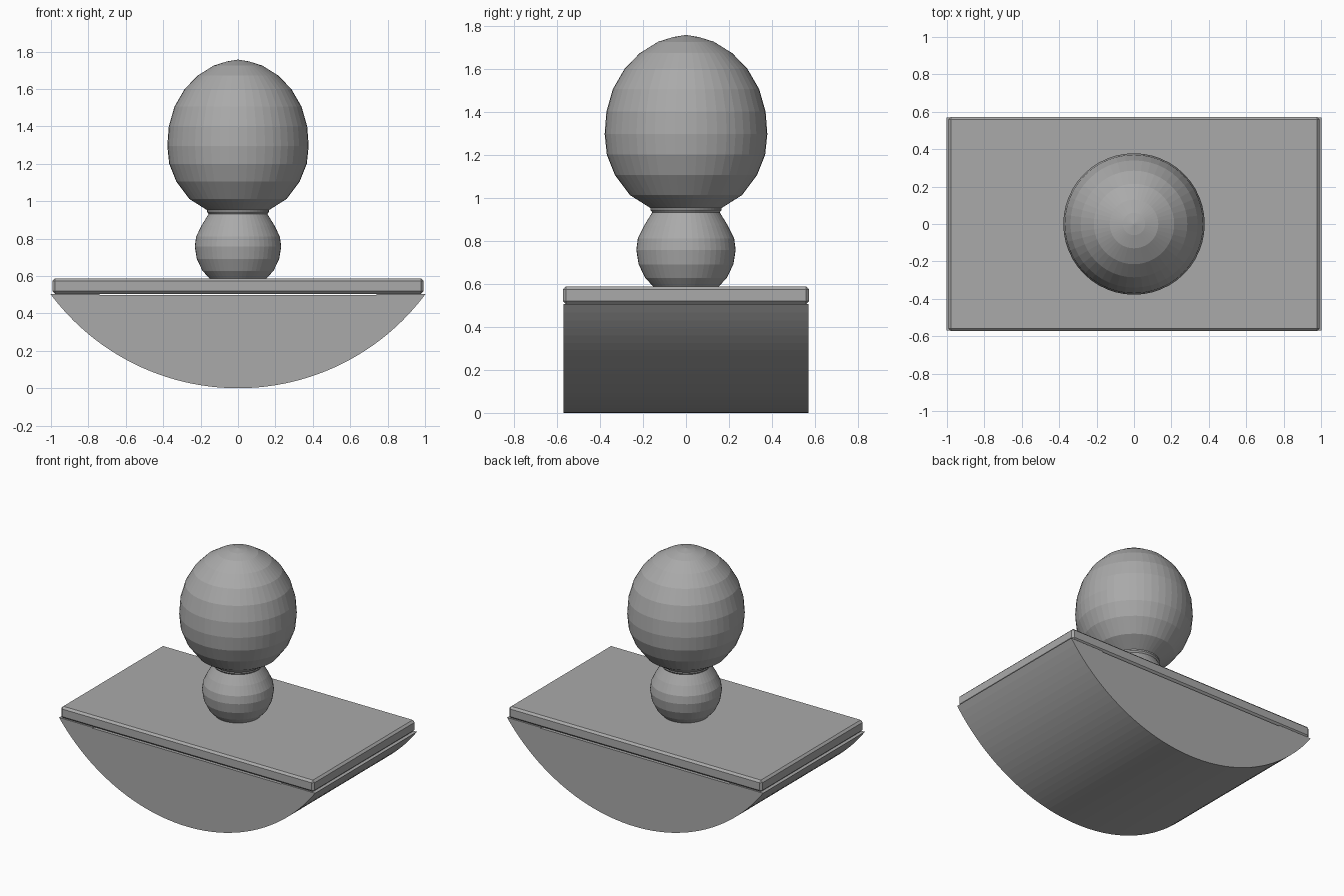
import bpy
import bmesh
import math

cube = bpy.data.objects.get("Cube")
if cube:
    bpy.data.objects.remove(cube, do_unlink=True)

# One plain grey for the whole model
grey = bpy.data.materials.new("plain grey")
grey.use_nodes = True
colour = (0.4, 0.4, 0.4, 1)
grey.diffuse_color = colour
grey.node_tree.nodes["Principled BSDF"].inputs["Base Color"].default_value = colour


def finish(name, bm):
    bmesh.ops.recalc_face_normals(bm, faces=bm.faces)
    mesh = bpy.data.meshes.new(name)
    bm.to_mesh(mesh)
    bm.free()
    mesh.materials.append(grey)
    obj = bpy.data.objects.new(name, mesh)
    bpy.context.collection.objects.link(obj)
    return obj


def lathe(name, profile, sides=48):
    """Spin a (radius, height) profile around z; ends are closed."""
    bm = bmesh.new()
    rings = []
    for r, z in profile:
        if r == 0:
            rings.append([bm.verts.new((0, 0, z))] * sides)
        else:
            rings.append([bm.verts.new((r * math.cos(i * math.tau / sides),
                                        r * math.sin(i * math.tau / sides), z))
                          for i in range(sides)])
    for low, high in zip(rings, rings[1:]):
        for i in range(sides):
            j = (i + 1) % sides
            corners = [low[i], low[j], high[j], high[i]]
            bm.faces.new(list(dict.fromkeys(corners)))
    if profile[0][0] > 0:
        bm.faces.new(rings[0])
    return finish(name, bm)


HALF_DEPTH = 0.57

# Curved rocker: arc below, top slightly recessed between its ends
radius, rim, steps = 1.25, 0.505, 48
half = math.acos((radius - rim) / radius)
outline = []
for i in range(steps + 1):
    a = -half + 2 * half * i / steps
    outline.append((radius * math.sin(a), radius - radius * math.cos(a)))
outline += [(0.74, rim), (0.74, 0.499), (-0.74, 0.499), (-0.74, rim)]
bm = bmesh.new()
face = bm.faces.new([bm.verts.new((x, -HALF_DEPTH, z)) for x, z in outline])
new = bmesh.ops.extrude_face_region(bm, geom=[face])["geom"]
bmesh.ops.translate(bm, vec=(0, 2 * HALF_DEPTH, 0),
                    verts=[v for v in new if isinstance(v, bmesh.types.BMVert)])
finish("curved_rocker", bm)

# Flat top plate with chamfered edges
bm = bmesh.new()
bmesh.ops.create_cube(bm, size=1)
bmesh.ops.scale(bm, vec=(1.985, 1.145, 0.082), verts=bm.verts)
bmesh.ops.translate(bm, vec=(0, 0, 0.546), verts=bm.verts)
plate = finish("top_plate", bm)
bevel = plate.modifiers.new("chamfer", "BEVEL")
bevel.width = 0.014
bevel.segments = 1

# Handle: lower bulb, neck collar and egg-shaped knob
lathe("handle_bulb", [(0.15, 0.585), (0.19, 0.628), (0.22, 0.69), (0.231, 0.757),
                      (0.224, 0.81), (0.195, 0.87), (0.155, 0.935), (0, 0.94)])
lathe("handle_neck", [(0.155, 0.93), (0.165, 0.942), (0.165, 0.96), (0, 0.962)])
lathe("handle_knob", [(0.165, 0.952), (0.26, 1.012), (0.33, 1.105), (0.368, 1.2),
                      (0.378, 1.296), (0.37, 1.4), (0.34, 1.505), (0.285, 1.6),
                      (0.215, 1.672), (0.13, 1.725), (0.06, 1.747), (0, 1.757)])
